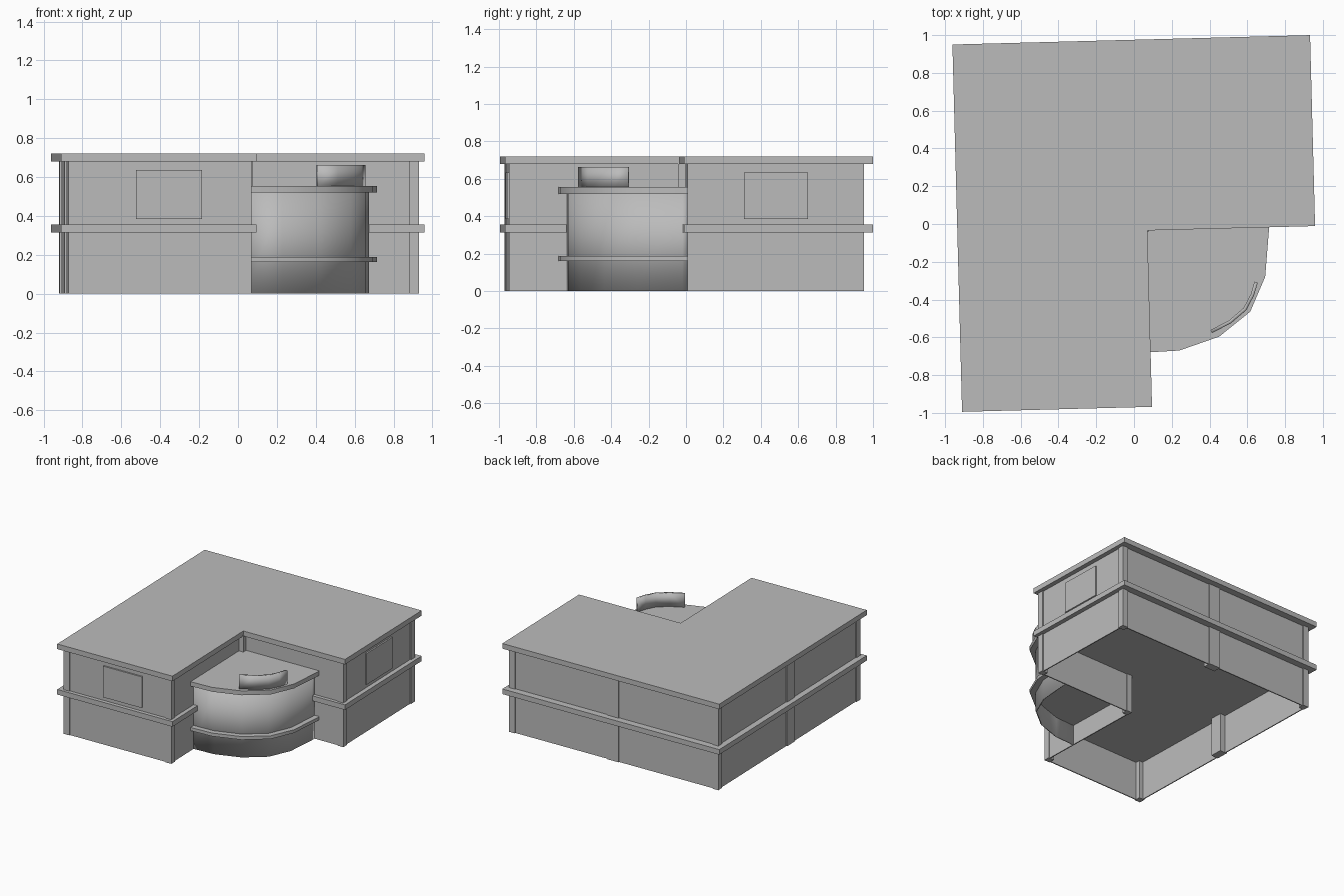
import bpy, bmesh, math

cube = bpy.data.objects.get("Cube")
if cube:
    bpy.data.objects.remove(cube, do_unlink=True)

YAW = math.radians(1.5)  # the whole building stands slightly turned

grey = bpy.data.materials.new("plain_grey")
grey.use_nodes = True
grey.diffuse_color = (0.5, 0.5, 0.5, 1)
grey.node_tree.nodes["Principled BSDF"].inputs["Base Color"].default_value = (0.5, 0.5, 0.5, 1)


def finish(name, bm, smooth=False):
    mesh = bpy.data.meshes.new(name)
    bm.to_mesh(mesh)
    bm.free()
    mesh.materials.append(grey)
    if smooth:
        mesh.shade_smooth()
        mesh.set_sharp_from_angle(angle=math.radians(40))
    obj = bpy.data.objects.new(name, mesh)
    obj.rotation_euler.z = YAW
    bpy.context.collection.objects.link(obj)
    return obj


def slab(name, outline, z0, z1, smooth=False):
    """Solid prism over a counter-clockwise outline."""
    bm = bmesh.new()
    face = bm.faces.new([bm.verts.new((x, y, z0)) for x, y in outline])
    top = bmesh.ops.extrude_face_region(bm, geom=[face])["geom"]
    moved = [g for g in top if isinstance(g, bmesh.types.BMVert)]
    bmesh.ops.translate(bm, verts=moved, vec=(0, 0, z1 - z0))
    bmesh.ops.recalc_face_normals(bm, faces=bm.faces)
    return finish(name, bm, smooth)


def wall(name, path, z0, z1, thickness, closed=False, smooth=False):
    """Upright wall along a path, thickened inward."""
    bm = bmesh.new()
    low = [bm.verts.new((x, y, z0)) for x, y in path]
    high = [bm.verts.new((x, y, z1)) for x, y in path]
    count = len(path)
    for i in range(count if closed else count - 1):
        j = (i + 1) % count
        bm.faces.new((low[i], low[j], high[j], high[i]))
    obj = finish(name, bm, smooth)
    mod = obj.modifiers.new("thickness", "SOLIDIFY")
    mod.thickness = thickness
    mod.offset = -1
    mod.use_even_offset = True
    return obj


def box(name, x0, x1, y0, y1, z0, z1):
    return slab(name, [(x0, y0), (x1, y0), (x1, y1), (x0, y1)], z0, z1)


def l_shape(west, east, south, north, nx, ny):
    return [(west, south), (nx, south), (nx, ny), (east, ny), (east, north), (west, north)]


# Main L-shaped block: walls, middle slab and roof
eaves = l_shape(-0.936, 0.958, -0.97, 0.975, 0.07, -0.036)
wall("main_walls", l_shape(-0.888, 0.922, -0.94, 0.92, 0.037, -0.008), 0, 0.69, 0.008, closed=True)
slab("middle_slab", eaves, 0.314, 0.355)
slab("roof_slab", eaves, 0.679, 0.72)

# Corner columns, by their lower corner
S = 0.05
corners = {
    "south_west": (-0.896, -0.947), "south_inner": (-0.005, -0.947),
    "inner": (0.025, -0.044), "east_south": (0.88, -0.016),
    "north_east": (0.88, 0.878), "north_west": (-0.896, 0.878),
}
for label, (x, y) in corners.items():
    box("column_" + label, x, x + S, y, y + S, 0, 0.69)

# Wide columns halfway along the two long walls
box("column_north_middle", -0.025, 0.075, 0.865, 0.928, 0, 0.69)
box("column_west_middle", -0.896, -0.833, -0.08, 0.02, 0, 0.69)

# Window panels
box("window_front", -0.55, -0.21, -0.952, -0.935, 0.385, 0.635)
box("window_side", 0.918, 0.934, 0.287, 0.627, 0.385, 0.635)

# Rounded bay in the inner corner
CX, CY = 0.03, 0.0
curve = [(CX, -0.682), (0.222, -0.676), (0.435, -0.608), (0.603, -0.48),
         (0.687, -0.298), (0.7145, -0.039), (0.7145, CY)]
inner_curve = [(CX + (x - CX) * 0.94, CY + (y - CY) * 0.94) for x, y in curve]
wall("bay_wall", inner_curve, 0, 0.53, 0.008, smooth=True)
for label, z0, z1 in (("lower", 0.162, 0.188), ("upper", 0.52, 0.555)):
    slab("bay_slab_" + label, curve + [(CX, CY)], z0, z1, smooth=True)

# Curved sign panel on the bay roof
wall("curved_panel", [(0.398, -0.588), (0.5, -0.538), (0.582, -0.472), (0.625, -0.395), (0.647, -0.327)],
     0.55, 0.663, 0.018, smooth=True)
